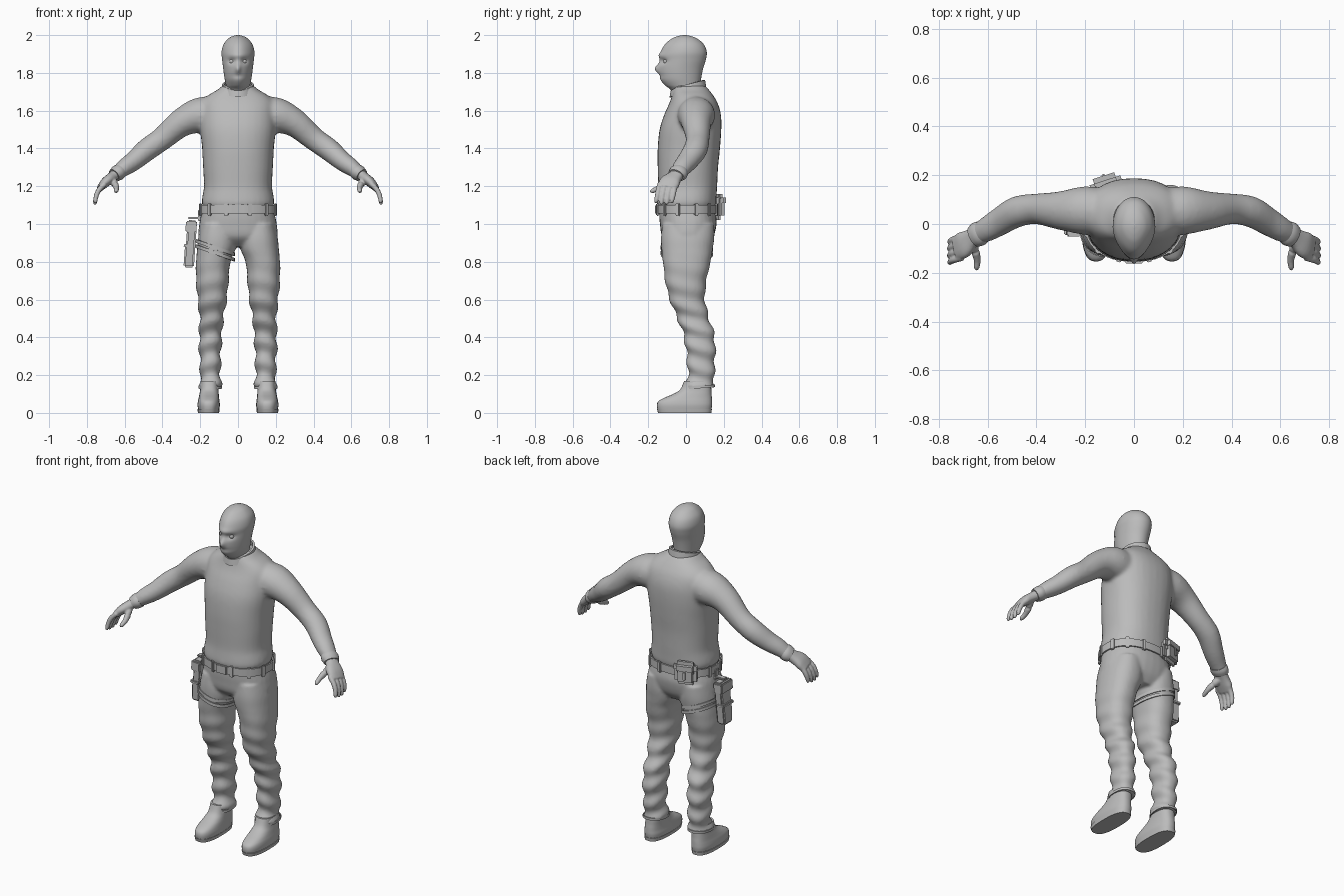
import bpy, bmesh, math
from mathutils import Vector, Matrix

if "Cube" in bpy.data.objects:
    bpy.data.objects.remove(bpy.data.objects["Cube"])

grey = bpy.data.materials.new("light_grey")
grey.diffuse_color = (0.50, 0.50, 0.50, 1)
grey.use_nodes = True
grey.node_tree.nodes["Principled BSDF"].inputs["Base Color"].default_value = grey.diffuse_color
SEG = 32


def spread(rows, k):
    """Catmull-Rom interpolation of parameter rows, k steps per span."""
    out = []
    for i in range(len(rows) - 1):
        p0, p1, p2 = rows[max(i - 1, 0)], rows[i], rows[i + 1]
        p3 = rows[min(i + 2, len(rows) - 1)]
        for s in range(k):
            t = s / k
            out.append([0.5 * (2 * b + (c - a) * t + (2 * a - 5 * b + 4 * c - d) * t * t
                               + (3 * b - a - 3 * c + d) * t ** 3)
                        for a, b, c, d in zip(p0, p1, p2, p3)])
    out.append(list(rows[-1]))
    return out


def oval(a, n):
    c, s = math.cos(a), math.sin(a)
    return (math.copysign(abs(c) ** (2 / n), c), math.copysign(abs(s) ** (2 / n), s))


def loft(bm, rings):
    vs = [[bm.verts.new(p) for p in r] for r in rings]
    n = len(vs[0])
    for a, b in zip(vs, vs[1:]):
        for j in range(n):
            bm.faces.new((a[j], a[(j + 1) % n], b[(j + 1) % n], b[j]))
    bm.faces.new(vs[0][::-1])
    bm.faces.new(vs[-1])


def stack(bm, rows, k=4, n=2.3, mirror=1, shape=None):
    """Horizontal sections given as (z, x0, x1, y_front, y_back)."""
    rings = []
    for z, x0, x1, y0, y1 in spread(rows, k):
        ring = []
        for j in range(SEG):
            ox, oy = oval(2 * math.pi * j / SEG, n)
            p = Vector((((x0 + x1) + (x1 - x0) * ox) / 2, ((y0 + y1) + (y1 - y0) * oy) / 2, z))
            if shape:
                p = shape(p, ox, oy)
            p.x *= mirror
            ring.append(p)
        rings.append(ring)
    loft(bm, rings)


def limb(bm, rows, k=4, mirror=1, n=2, seg=20):
    """Sections across a path, given as (x, y, z, radius along y, other radius)."""
    pts = spread(rows, k)
    rings = []
    for i, (x, y, z, a, b) in enumerate(pts):
        t = (Vector(pts[min(i + 1, len(pts) - 1)][:3]) - Vector(pts[max(i - 1, 0)][:3])).normalized()
        ref = Vector((0, 1, 0)) if abs(t.y) < 0.8 else Vector((1, 0, 0))
        u = (ref - t * ref.dot(t)).normalized()
        w = t.cross(u)
        ring = []
        for j in range(seg):
            c, s = oval(2 * math.pi * j / seg, n)
            p = Vector((x, y, z)) + u * a * c + w * b * s
            p.x *= mirror
            ring.append(p)
        rings.append(ring)
    loft(bm, rings)


def finish(name, bm, voxel=0, smooth=3, angle=40):
    bmesh.ops.recalc_face_normals(bm, faces=bm.faces[:])
    me = bpy.data.meshes.new(name)
    bm.to_mesh(me)
    bm.free()
    me.materials.append(grey)
    ob = bpy.data.objects.new(name, me)
    bpy.context.collection.objects.link(ob)
    bpy.context.view_layer.objects.active = ob
    ob.select_set(True)
    bpy.ops.object.shade_smooth_by_angle(angle=math.radians(angle))
    ob.select_set(False)
    if voxel:
        m = ob.modifiers.new("merge", "REMESH")
        m.mode, m.voxel_size, m.use_smooth_shade = "VOXEL", voxel, True
        m = ob.modifiers.new("soften", "SMOOTH")
        m.factor, m.iterations = 0.5, smooth
    return ob


def band(name, box, z_at, height, thick=0.008, n=2.3, flare=0):
    """Closed strap around an oval box (x0, x1, y0, y1); z_at(ox, oy) sets its path."""
    bm = bmesh.new()
    x0, x1, y0, y1 = box
    vs = []
    for j in range(48):
        ox, oy = oval(2 * math.pi * j / 48, n)
        sec = []
        for grow, up in ((0, 0), (thick, 0), (thick + flare, 1), (flare, 1)):
            sec.append(bm.verts.new(((x0 + x1) / 2 + ((x1 - x0) / 2 + grow) * ox,
                                     (y0 + y1) / 2 + ((y1 - y0) / 2 + grow) * oy,
                                     z_at(ox, oy) + up * height)))
        vs.append(sec)
    for j in range(48):
        a, b = vs[j], vs[(j + 1) % 48]
        for i in range(4):
            bm.faces.new((a[i], b[i], b[(i + 1) % 4], a[(i + 1) % 4]))
    return finish(name, bm)


def block(name, loc, size, rot=(0, 0, 0), bevel=0.008, taper=1.0):
    bm = bmesh.new()
    bmesh.ops.create_cube(bm, size=1)
    for v in bm.verts:
        v.co = Vector(v.co[i] * size[i] for i in range(3))
        if v.co.z < 0:
            v.co.y *= taper
    bmesh.ops.bevel(bm, geom=bm.edges[:], offset=bevel, segments=2, affect='EDGES')
    ob = finish(name, bm)
    ob.location, ob.rotation_euler = loc, rot
    return ob


# Sweater: torso with both sleeves merged
bm = bmesh.new()
torso = [(1.085, .18, -.148, .153), (1.11, .192, -.155, .16), (1.15, .188, -.152, .162),
         (1.2, .18, -.148, .165), (1.3, .185, -.15, .17), (1.4, .19, -.15, .18),
         (1.5, .2, -.14, .187), (1.58, .2, -.115, .185), (1.64, .195, -.088, .168),
         (1.68, .16, -.075, .145), (1.71, .11, -.07, .122), (1.735, .08, -.062, .1)]
stack(bm, [(z, -x, x, a, b) for z, x, a, b in torso])
for s in (1, -1):
    limb(bm, [(.1, .05, 1.57, .09, .1), (.2, .055, 1.575, .1, .096), (.3, .055, 1.535, .08, .075),
              (.4, .062, 1.452, .063, .062), (.48, .05, 1.395, .064, .06), (.55, .01, 1.335, .058, .052),
              (.6, -.02, 1.3, .052, .046), (.648, -.045, 1.262, .043, .034)], mirror=s)
finish("sweater", bm, voxel=0.011, smooth=6)

# Collar, open towards the front
band("collar", (-.077, .077, -.075, .095), lambda x, y: 1.705 + .022 * y - .012 * max(0, -y) ** 3,
     .035, .012, 2.0, -.006)


# Trousers: pelvis and two creased legs merged
def crease(p, ox, oy):
    m = min(1, max(0, (.85 - p.z) / .35))
    d = .007 * m * math.sin(58 * p.z + 1.3 * oy + .8 * ox)
    return p + Vector((ox * d, oy * d, 0))


bm = bmesh.new()
stack(bm, [(1.1, -.185, .185, -.142, .15), (1.05, -.195, .195, -.142, .158), (1.0, -.205, .205, -.138, .162),
           (.93, -.208, .208, -.125, .145), (.88, -.17, .17, -.07, .11)])
leg = [(1.0, .02, .195, -.125, .15), (.93, .008, .21, -.132, .15), (.87, .012, .216, -.13, .142),
       (.8, .04, .222, -.122, .13), (.7, .05, .222, -.11, .108), (.6, .06, .212, -.086, .1),
       (.5, .078, .203, -.045, .122), (.42, .085, .205, -.015, .148), (.34, .09, .205, 0, .155),
       (.25, .093, .2, .008, .152), (.19, .093, .2, .01, .148), (.155, .088, .205, .0, .15),
       (.135, .09, .207, -.002, .147)]
for s in (1, -1):
    stack(bm, leg, k=6, mirror=s, shape=crease)
finish("trousers", bm, voxel=0.009, smooth=3)


# Masked head: oval narrowing to the face, with eye hollows and a nose
def face(p, ox, oy):
    p.x *= 1 - .22 * max(0, -oy) ** 1.5
    if oy < 0:
        g = lambda x, z, w, h: math.exp(-((p.x - x) / w) ** 2 - ((p.z - z) / h) ** 2)
        p.y += .016 * (g(.033, 1.862, .02, .014) + g(-.033, 1.862, .02, .014))
        p.y -= .02 * g(0, 1.822, .014, .022) + .007 * g(0, 1.893, .05, .014)
        p.y += .005 * g(0, 1.785, .04, .012)
    return p


head = [(1.66, .055, -.045, .07), (1.71, .06, -.08, .074), (1.735, .064, -.112, .075), (1.77, .071, -.138, .08),
        (1.82, .078, -.145, .09), (1.87, .084, -.14, .105), (1.91, .087, -.134, .11), (1.95, .077, -.112, .095),
        (1.98, .053, -.077, .062), (1.994, .03, -.045, .03), (2.0, .006, -.015, 0)]
SEG = 64
bm = bmesh.new()
stack(bm, [(z, -x, x, a, b) for z, x, a, b in head], k=6, n=2.05, shape=face)
finish("head", bm, angle=80)
SEG = 32
bm = bmesh.new()
for s in (1, -1):
    bmesh.ops.create_uvsphere(bm, u_segments=16, v_segments=10, radius=.014,
                              matrix=Matrix.Translation((s * .032, -.106, 1.861)))
finish("eyes", bm, angle=80)

# Gloved hands: palm, four bent fingers, thumb and wrist cuff
for s, side in ((1, "left"), (-1, "right")):
    bm = bmesh.new()
    limb(bm, [(.635, -.037, 1.272, .036, .03), (.665, -.058, 1.25, .04, .027), (.7, -.085, 1.222, .055, .026),
              (.73, -.1, 1.19, .05, .018)], mirror=s, n=2.4)
    for i in range(4):
        y = -.054 - i * .028
        e = .008 * (i in (1, 2))
        limb(bm, [(.705, y, 1.213, .014, .014), (.735, y - .008, 1.182, .014, .014),
                  (.75, y - .014, 1.15, .013, .013), (.755 + e / 4, y - .02, 1.122 - e, .011, .011),
                  (.756 + e / 4, y - .022, 1.11 - e, .006, .006)], mirror=s, seg=12)
    limb(bm, [(.668, -.075, 1.235, .022, .022), (.65, -.115, 1.208, .018, .02), (.643, -.15, 1.188, .014, .015),
              (.645, -.178, 1.175, .012, .012), (.646, -.19, 1.17, .005, .005)], mirror=s, seg=12)
    finish(side + "_hand", bm, voxel=0.005, smooth=4)
    bm = bmesh.new()
    limb(bm, [(.622, -.032, 1.28, .047, .04), (.638, -.041, 1.27, .052, .042),
              (.656, -.052, 1.257, .046, .036)], k=3, mirror=s)
    finish(side + "_cuff", bm, angle=60)

# Boots with soles and trouser hems
for s, side in ((1, "left"), (-1, "right")):
    bm = bmesh.new()
    stack(bm, [(.012, .1, .21, -.15, .133), (.04, .096, .214, -.154, .138), (.062, .098, .212, -.146, .138),
               (.08, .1, .208, -.115, .137), (.1, .102, .204, -.068, .135), (.125, .103, .2, -.03, .134),
               (.17, .104, .198, -.01, .132)], n=2.5, mirror=s)
    finish(side + "_boot", bm, angle=60)
    bm = bmesh.new()
    stack(bm, [(0, .1, .212, -.148, .134), (.02, .097, .215, -.154, .137)], k=1, n=2.6, mirror=s)
    finish(side + "_sole", bm)
    x = sorted((s * .09, s * .205))
    band(side + "_trouser_hem", (x[0], x[1], -.005, .148), lambda x, y: .13 + .006 * y, .014, .005)

# Belt with loops and buckle
band("belt", (-.196, .196, -.147, .158), lambda x, y: 1.055, .045, .008)
for i in range(12):
    a = 2 * math.pi * (i + .5) / 12
    ox, oy = oval(a, 2.3)
    block("belt_loop", (.204 * ox, .0055 + .16 * oy, 1.076), (.012, .022, .065),
          (0, 0, math.atan2(oy / .16, ox / .2)), .003)
block("buckle", (0, -.157, 1.077), (.07, .012, .05), bevel=.003)

# Rear belt pouch with flap and fastener
turn = (0, 0, math.radians(18))
block("pouch", (-.115, .165, 1.09), (.125, .055, .135), turn, .022)
block("pouch_flap", (-.117, .172, 1.125), (.133, .055, .07), turn, .02)
block("pouch_tab", (-.126, .199, 1.085), (.014, .01, .05), turn, .003)

# Thigh holster, hanger and leg straps
tilt = (0, math.radians(4), 0)
block("holster", (-.25, .005, .895), (.05, .1, .25), tilt, .008, .75)
block("holster_pocket", (-.262, .005, .835), (.044, .088, .13), tilt, .008, .85)
block("holster_flap", (-.248, .003, .985), (.058, .108, .06), tilt, .006)
block("holster_rib", (-.262, .005, .885), (.05, .1, .018), tilt, .004)
block("holster_hanger", (-.232, .005, 1.032), (.066, .035, .012), (0, 0, 0), .004)
block("hanger_drop", (-.205, .005, 1.045), (.014, .035, .06), (0, 0, 0), .004)
for i in range(2):
    band("thigh_strap", (-.221, -.022, -.129, .139),
         lambda x, y: .838 - .036 * x + .028 * i, .018, .005)
